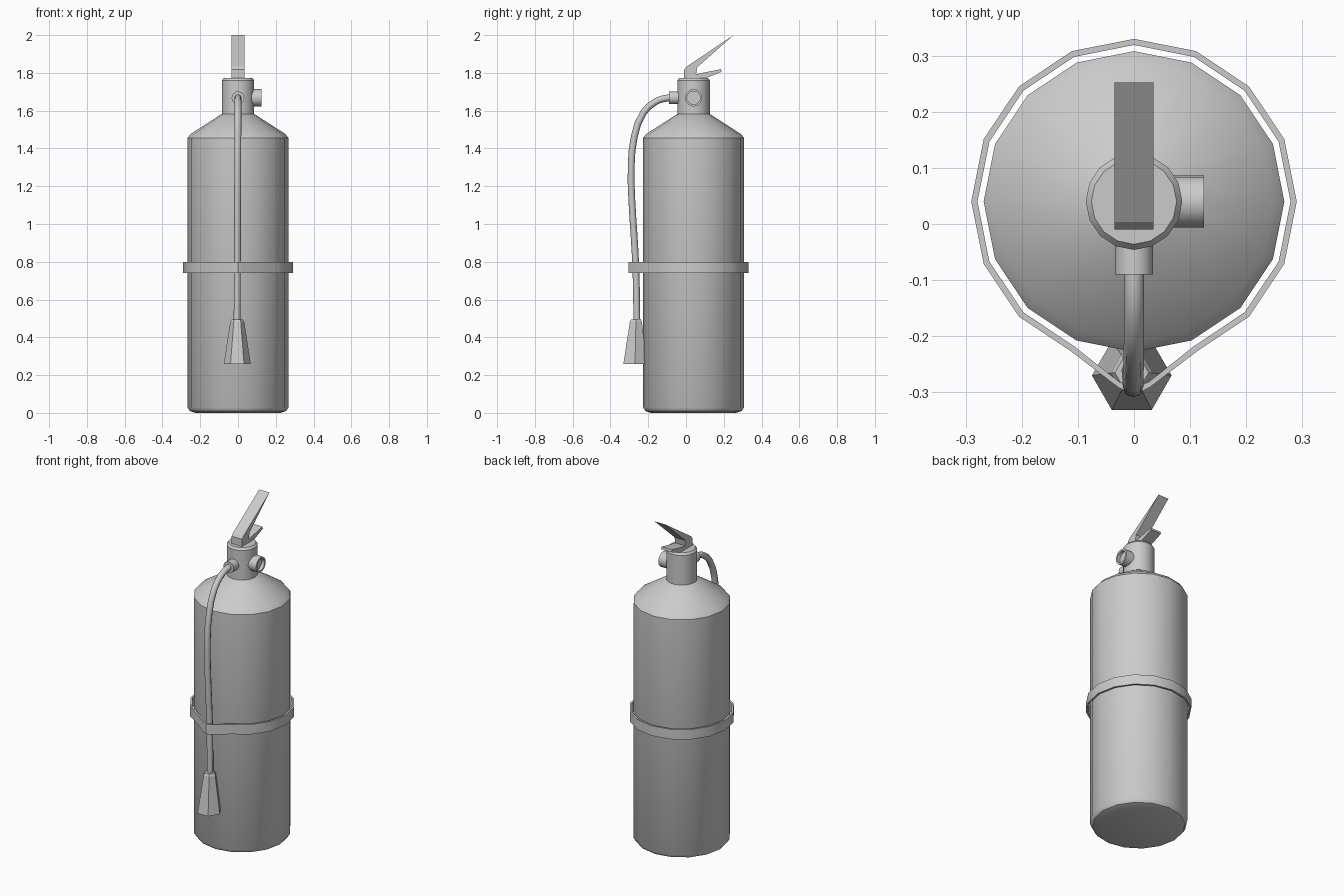
import bpy, bmesh, math
from mathutils import Matrix, Vector

if "Cube" in bpy.data.objects:
    bpy.data.objects.remove(bpy.data.objects["Cube"])

CY = 0.04  # body axis lies slightly behind the origin


def finish(name, bm, angle=35):
    bmesh.ops.recalc_face_normals(bm, faces=bm.faces)
    me = bpy.data.meshes.new(name)
    bm.to_mesh(me)
    bm.free()
    ob = bpy.data.objects.new(name, me)
    bpy.context.collection.objects.link(ob)
    smooth(ob, angle)
    return ob


def smooth(ob, angle):
    bpy.ops.object.select_all(action='DESELECT')
    ob.select_set(True)
    bpy.context.view_layer.objects.active = ob
    if angle:
        bpy.ops.object.shade_smooth_by_angle(angle=math.radians(angle))


def lathe(name, profile, sides=16, loc=(0, CY, 0), rot=Matrix(), angle=35):
    """Revolve (radius, height) points and cap both ends."""
    bm = bmesh.new()
    rings = []
    for r, h in profile:
        rings.append([bm.verts.new((r * math.cos(a), r * math.sin(a), h))
                      for a in (2 * math.pi * i / sides for i in range(sides))])
    for a, b in zip(rings, rings[1:]):
        for i in range(sides):
            j = (i + 1) % sides
            bm.faces.new((a[i], a[j], b[j], b[i]))
    bm.faces.new(rings[0])
    bm.faces.new(rings[-1])
    bm.transform(Matrix.Translation(loc) @ rot)
    return finish(name, bm, angle)


# Tank and valve body
lathe("tank", [(0.225, 0), (0.255, 0.01), (0.268, 0.03), (0.268, 1.455),
               (0.25, 1.477), (0.09, 1.58), (0.08, 1.583)])
lathe("valve_body", [(0.086, 1.57), (0.086, 1.76), (0.076, 1.773)])

# Pressure gauge (recessed face) and hose port
lathe("gauge", [(0.046, 0.05), (0.046, 0.125), (0.035, 0.125), (0.035, 0.105)],
      loc=(0, CY, 1.668), rot=Matrix.Rotation(math.pi / 2, 4, 'Y'))
lathe("hose_port", [(0.034, 0.05), (0.034, 0.13), (0.022, 0.13)],
      loc=(0, CY, 1.668), rot=Matrix.Rotation(math.pi / 2, 4, 'X'))

# Squeeze lever and carrying handle: one side profile, extruded across x
bm = bmesh.new()
side = [(-0.01, 1.77), (-0.01, 1.817), (0.004, 1.834), (0.252, 2.0),
        (0.06, 1.83), (0.053, 1.793), (0.185, 1.82), (0.188, 1.806), (0.10, 1.77)]
face = bm.faces.new([bm.verts.new((-0.035, y, z)) for y, z in side])
ext = bmesh.ops.extrude_face_region(bm, geom=[face])
bmesh.ops.translate(bm, vec=(0.07, 0, 0),
                    verts=[v for v in ext["geom"] if isinstance(v, bmesh.types.BMVert)])
finish("lever_handle", bm, None)

# Hose
path = [(-0.085, 1.668), (-0.12, 1.663), (-0.165, 1.645), (-0.225, 1.59),
        (-0.272, 1.47), (-0.29, 1.31), (-0.287, 1.13), (-0.275, 0.94),
        (-0.265, 0.757), (-0.26, 0.48)]
cu = bpy.data.curves.new("hose", 'CURVE')
cu.dimensions = '3D'
cu.bevel_depth = 0.018
cu.bevel_resolution = 2
cu.use_fill_caps = True
sp = cu.splines.new('BEZIER')
sp.resolution_u = 2
sp.bezier_points.add(len(path) - 1)
for p, (y, z) in zip(sp.bezier_points, path):
    p.co = (-0.004 * (1.668 - z), y, z)
    p.handle_left_type = p.handle_right_type = 'AUTO'
hose = bpy.data.objects.new("hose", cu)
bpy.context.collection.objects.link(hose)
smooth(hose, None)
bpy.ops.object.convert(target='MESH')
smooth(bpy.context.object, 50)

# Six-sided discharge horn, leaning slightly forward
horn = lathe("horn", [(0.071, 0.26), (0.037, 0.482), (0.03, 0.494)], 6,
             loc=(-0.004, -0.265, 0), angle=None)
for v in horn.data.vertices:
    v.co.y -= 0.005 * (0.49 - v.co.z) / 0.23

# Strap: circle around the tank, drawn out at the front around the hose


def strap_loop(r, front):
    pts = []
    for i in range(-3, 12):
        a = math.radians(22.5 * i)
        pts.append((r * math.cos(a), CY + r * math.sin(a)))
    return pts + [(-0.027, front + 0.012), (0, front), (0.027, front + 0.012)]


bm = bmesh.new()
loops = [[bm.verts.new((x, y, z)) for x, y in strap_loop(r, f)]
         for r, f, z in ((0.29, -0.304, 0.74), (0.29, -0.304, 0.80),
                         (0.279, -0.293, 0.80), (0.279, -0.293, 0.74))]
n = len(loops[0])
for k in range(4):
    a, b = loops[k], loops[(k + 1) % 4]
    for i in range(n):
        j = (i + 1) % n
        bm.faces.new((a[i], a[j], b[j], b[i]))
finish("strap", bm, 30)
